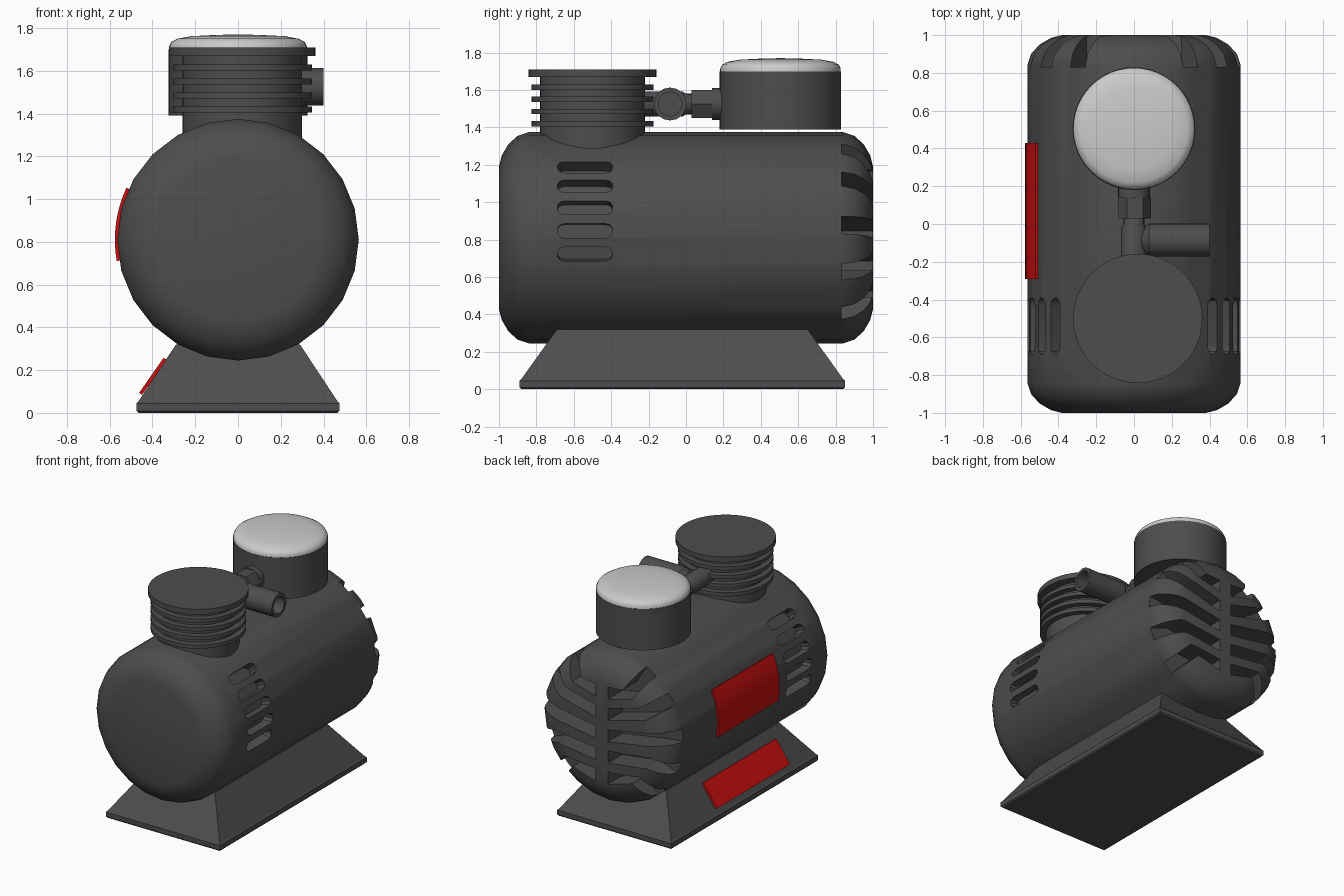
import bpy, bmesh
from math import sin, cos, pi, radians
from mathutils import Matrix, Vector

if "Cube" in bpy.data.objects:
    bpy.data.objects.remove(bpy.data.objects["Cube"])

CZ, R = 0.81, 0.565          # body axis height and radius


def material(name, rgb):
    m = bpy.data.materials.new(name)
    m.diffuse_color = (*rgb, 1)
    m.use_nodes = True
    m.node_tree.nodes["Principled BSDF"].inputs["Base Color"].default_value = m.diffuse_color
    return m


DARK = material("dark_grey", (0.075, 0.075, 0.075))
LIGHT = material("light_grey", (0.6, 0.6, 0.6))
RED = material("red", (0.6, 0.005, 0.005))
TURN = {"Z": Matrix(), "Y": Matrix.Rotation(-pi / 2, 4, "X"), "X": Matrix.Rotation(pi / 2, 4, "Y")}


def loft(bm, rings):
    """Skin a stack of equal-length point rings and cap both ends."""
    vs = [[bm.verts.new(p) for p in ring] for ring in rings]
    n = len(vs[0])
    for a, b in zip(vs, vs[1:]):
        for i in range(n):
            j = (i + 1) % n
            bm.faces.new((a[i], a[j], b[j], b[i]))
    bm.faces.new(vs[0][::-1])
    bm.faces.new(vs[-1])


def finish(bm, name, mat):
    bmesh.ops.recalc_face_normals(bm, faces=bm.faces)
    me = bpy.data.meshes.new(name)
    bm.to_mesh(me)
    bm.free()
    ob = bpy.data.objects.new(name, me)
    bpy.context.collection.objects.link(ob)
    me.materials.append(mat)
    return ob


def smooth(ob, angle=35):
    bpy.ops.object.select_all(action="DESELECT")
    ob.select_set(True)
    bpy.context.view_layer.objects.active = ob
    bpy.ops.object.shade_smooth_by_angle(angle=radians(angle))


def lathe(name, profile, seg, loc, axis="Z", mat=DARK, angle=35):
    """Revolve (radius, height) points about an axis through loc."""
    bm = bmesh.new()
    m = Matrix.Translation(loc) @ TURN[axis]
    loft(bm, [[m @ Vector((r * cos(2 * pi * i / seg), r * sin(2 * pi * i / seg), h))
               for i in range(seg)] for r, h in profile])
    ob = finish(bm, name, mat)
    smooth(ob, angle)
    return ob


def cut(ob, cutter):
    cutter.hide_render = True
    mod = ob.modifiers.new("cut", "BOOLEAN")
    mod.operation, mod.solver, mod.object = "DIFFERENCE", "EXACT", cutter
    bpy.context.view_layer.update()
    new = bpy.data.meshes.new_from_object(ob.evaluated_get(bpy.context.evaluated_depsgraph_get()))
    ob.modifiers.clear()
    ob.data = new
    bpy.data.objects.remove(cutter)


# motor body: drum along y with rounded ends
end = [(0.38, 1.0), (0.44, 0.985), (0.50, 0.95), (0.545, 0.90), (R, 0.84)]
body = lathe("motor_body", [(r, -y) for r, y in end] + [(r, y) for r, y in end[::-1]],
             24, (0, 0, CZ), "Y")

# side vents: rounded slots set radially on both flanks
bm = bmesh.new()
for s in (1, -1):
    for k in range(5):
        a = radians(-9 + 12.8 * k)
        out = Vector((s * cos(a), 0, sin(a)))
        tan = Vector((-s * sin(a), 0, cos(a)))
        slot = []
        for i in range(12):
            t = pi * (i if i < 6 else i - 1) / 5
            c = 0.112 if i < 6 else -0.112
            slot.append(Vector((0, -0.54 + c + 0.038 * sin(t), CZ)) + tan * 0.038 * cos(t))
        loft(bm, [[p + out * d for p in slot] for d in (0.49, 0.64)])
cut(body, finish(bm, "vent_cutter", DARK))

# rear grille: slots run out from a central bar and fan out at the rim
bm = bmesh.new()
for s in (1, -1):
    for k, deg in enumerate((58, 34, 7, -19, -46)):
        a = radians(deg)
        z0 = 1.12 - 0.16 * k
        nx, nz = -sin(a) * 0.047, cos(a) * 0.047
        mid = Vector((0.40 * cos(a), CZ + 0.40 * sin(a)))
        tip = Vector((0.75 * cos(a), CZ + 0.75 * sin(a)))
        pts = [(0.05, z0 - 0.045), (mid.x - nx, mid.y - nz), (tip.x - nx, tip.y - nz),
               (tip.x + nx, tip.y + nz), (mid.x + nx, mid.y + nz), (0.05, z0 + 0.045)]
        loft(bm, [[(s * x, y, z) for x, z in pts] for y in (0.832, 1.1)])
cut(body, finish(bm, "grille_cutter", DARK))
smooth(body, 32)

# foot: thin plate with sloping pedestal
bm = bmesh.new()
loft(bm, [[(-x, y0, z), (x, y0, z), (x, y1, z), (-x, y1, z)] for x, y0, y1, z in (
    (0.465, -0.88, 0.84, 0), (0.475, -0.89, 0.85, 0.01), (0.475, -0.89, 0.85, 0.045),
    (0.465, -0.88, 0.84, 0.055), (0.29, -0.69, 0.65, 0.32))])
finish(bm, "foot", DARK)

# finned pump head
prof = [(0.28, 1.2)]
for z in (1.42, 1.485, 1.55, 1.615):
    prof += [(0.28, z - 0.014), (0.325, z - 0.014), (0.325, z + 0.014), (0.28, z + 0.014)]
prof += [(0.28, 1.67), (0.342, 1.67), (0.342, 1.71)]
lathe("pump_head", prof, 48, (0.02, -0.5, 0))

# air filter with pale domed cap
lathe("filter_housing", [(0.325, 1.39), (0.325, 1.70)], 48, (0, 0.505, 0))
lathe("filter_cap", [(0.322, 1.69), (0.322, 1.715), (0.312, 1.735), (0.285, 1.75),
                     (0.22, 1.762), (0.1, 1.768), (0.01, 1.77)], 48, (0, 0.505, 0), mat=LIGHT, angle=50)

# connecting pipe, hex nut, collar and hollow outlet
PZ = 1.525
lathe("link_pipe", [(0.068, -0.25), (0.068, -0.02), (0.055, 0.0), (0.055, 0.2)], 20, (0, 0, PZ), "Y")
lathe("hex_nut", [(0.086, 0.03), (0.086, 0.14)], 6, (0.005, 0, PZ), "Y")
lathe("filter_collar", [(0.085, 0.14), (0.085, 0.2)], 20, (0, 0, PZ), "Y")
lathe("outlet_tube", [(0.055, 0.0), (0.055, 0.04), (0.088, 0.08), (0.088, 0.40), (0.064, 0.40),
                      (0.064, 0.12)], 16, (0, -0.085, PZ), "X")

# red panels on the left: curved on the body, flat on the foot
bm = bmesh.new()
arc = [radians(-10 + 35 * i / 8) for i in range(9)]
sect = [(r, a) for r, aa in ((0.576, arc), (0.55, arc[::-1])) for a in aa]
loft(bm, [[(-r * cos(a), y, CZ + r * sin(a)) for r, a in sect] for y in (-0.29, 0.43)])
smooth(finish(bm, "body_panel", RED))

bm = bmesh.new()
ring = [(-0.475 + 0.185 * t - 0.82 * d, 0.055 + 0.265 * t + 0.57 * d)
        for t, d in ((0.12, -0.005), (0.74, -0.005), (0.74, 0.012), (0.12, 0.012))]
loft(bm, [[(x, y, z) for x, z in ring] for y in (-0.575, 0.29)])
finish(bm, "foot_panel", RED)
